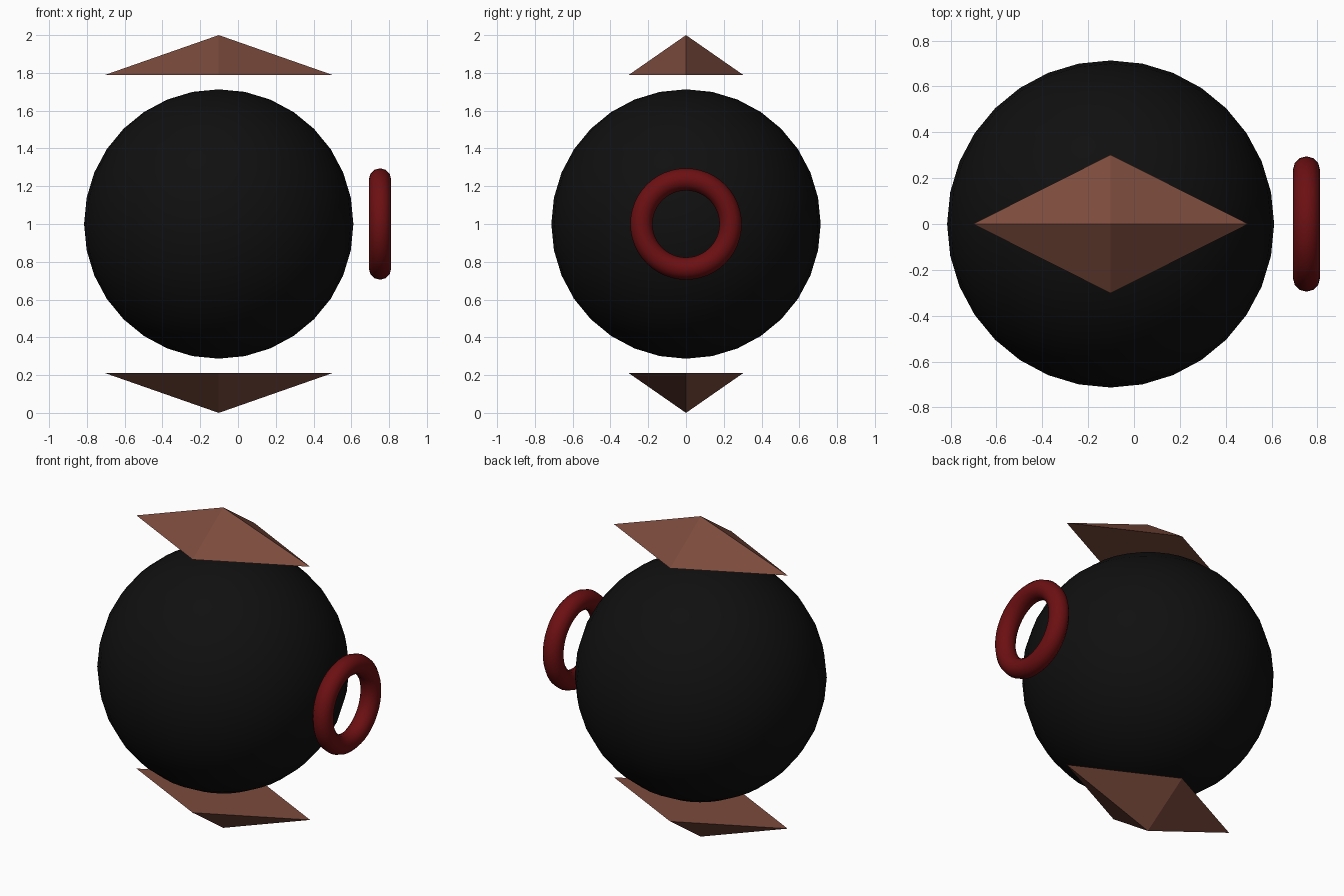
import bpy
import math

if "Cube" in bpy.data.objects:
    bpy.data.objects.remove(bpy.data.objects["Cube"])


def material(name, rgb):
    mat = bpy.data.materials.new(name)
    mat.diffuse_color = (*rgb, 1.0)
    mat.use_nodes = True
    mat.node_tree.nodes["Principled BSDF"].inputs["Base Color"].default_value = mat.diffuse_color
    return mat


def finish(name, mat, scale=(1, 1, 1), smooth=True):
    """Name, scale, shade and colour the primitive just added."""
    obj = bpy.context.object
    obj.name = name
    obj.scale = scale
    bpy.ops.object.transform_apply(location=False, rotation=True, scale=True)
    if smooth:
        bpy.ops.object.shade_smooth()
    else:
        bpy.ops.object.shade_flat()
    obj.data.materials.append(mat)
    return obj


black = material("black", (0.005, 0.005, 0.005))
brown = material("brown", (0.20, 0.070, 0.046))
red = material("dark red", (0.15, 0.005, 0.006))

BODY_X = -0.102

# Round body
bpy.ops.mesh.primitive_uv_sphere_add(segments=32, ring_count=16, radius=0.713,
                                     location=(BODY_X, 0, 1))
finish("body", black)

# Ring floating beside the body, its hole facing x
bpy.ops.mesh.primitive_torus_add(major_segments=48, minor_segments=12,
                                 major_radius=0.236, minor_radius=0.059,
                                 location=(0.752, 0, 1),
                                 rotation=(0, math.pi / 2, 0))
finish("side_ring", red)

# Diamond-based pyramids above and below, points facing away from the body
for name, z, flip in (("top_pyramid", 1.895, 0), ("bottom_pyramid", 0.105, math.pi)):
    bpy.ops.mesh.primitive_cone_add(vertices=4, radius1=1, radius2=0, depth=2,
                                    location=(BODY_X, 0, z),
                                    rotation=(flip, 0, 0))
    finish(name, brown, (0.6, 0.302, 0.105), smooth=False)
